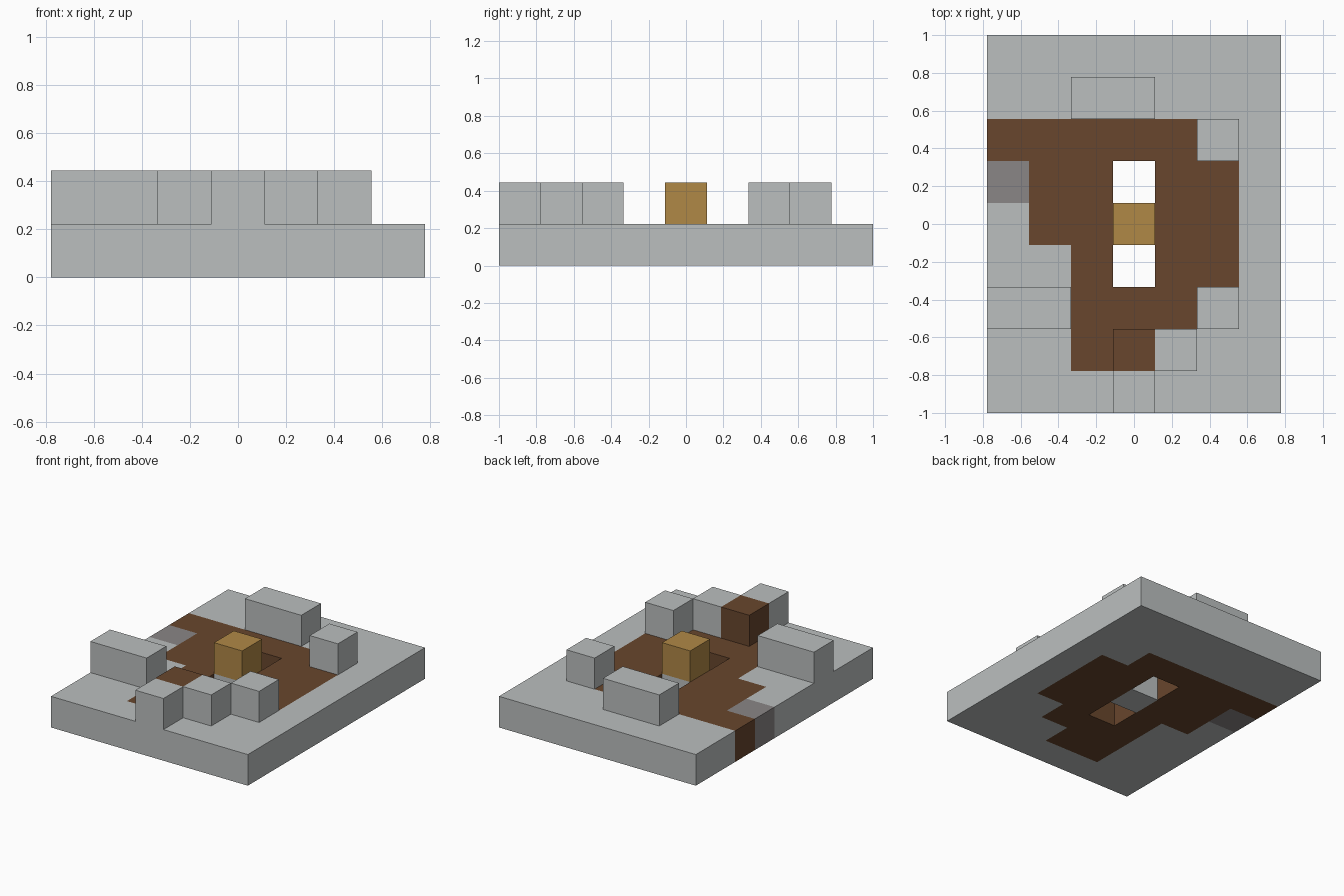
import bpy
import bmesh
from mathutils import Vector

cube = bpy.data.objects.get("Cube")
if cube:
    bpy.data.objects.remove(cube)

UNIT = 2 / 9  # edge of one block

# Floor plans, back row first: S stone, E earth, P dark paving, G gold, . empty
GROUND = ["SSSSSSS",
          "SSSSSSS",
          "EEEEESS",
          "PEE.EES",
          "SEESEES",
          "SSE.EES",
          "SSEEESS",
          "SSEESSS",
          "SSSSSSS"]
UPPER = [".......",
         "..SS...",
         ".....S.",
         ".......",
         "...G...",
         ".......",
         "SS...S.",
         "...ES..",
         "...S..."]

# Object name, colour name, linear colour
PARTS = {
    "S": ("stone_floor_and_walls", "light grey stone", (0.497, 0.521, 0.521)),
    "E": ("earth_blocks", "brown earth", (0.138, 0.061, 0.026)),
    "P": ("dark_paving_block", "dark grey paving", (0.254, 0.238, 0.238)),
    "G": ("centre_chest", "golden wood", (0.434, 0.246, 0.061)),
}

blocks = {}
for level, plan in enumerate((GROUND, UPPER)):
    for row, line in enumerate(reversed(plan)):
        for column, kind in enumerate(line):
            if kind != ".":
                blocks[(column, row, level)] = kind


def material(name, colour):
    mat = bpy.data.materials.new(name)
    mat.use_nodes = True
    mat.diffuse_color = (*colour, 1)
    shader = next(n for n in mat.node_tree.nodes if n.type == "BSDF_PRINCIPLED")
    shader.inputs["Base Color"].default_value = (*colour, 1)
    return mat


def add_open_sides(bm, cell):
    """Add the sides of a block that touch no other block."""
    corner = Vector(cell)
    for axis in range(3):
        for step in (-1, 1):
            neighbour = list(cell)
            neighbour[axis] += step
            if tuple(neighbour) in blocks:
                continue
            u, v, start = Vector(), Vector(), corner.copy()
            u[(axis + 1) % 3] = 1
            v[(axis + 2) % 3] = 1
            if step > 0:
                start[axis] += 1
            else:
                u, v = v, u
            points = (start, start + u, start + u + v, start + v)
            bm.faces.new([bm.verts.new(p) for p in points])


# One object for each kind of block, with coplanar sides joined
for kind, (name, colour_name, colour) in PARTS.items():
    bm = bmesh.new()
    for cell, cell_kind in blocks.items():
        if cell_kind == kind:
            add_open_sides(bm, cell)
    bmesh.ops.remove_doubles(bm, verts=bm.verts, dist=0.001)
    bmesh.ops.dissolve_limit(bm, angle_limit=0.01, verts=bm.verts, edges=bm.edges)
    centre = Vector((len(GROUND[0]) / 2, len(GROUND) / 2, 0))
    for vert in bm.verts:
        vert.co = (vert.co - centre) * UNIT
    mesh = bpy.data.meshes.new(name)
    bm.to_mesh(mesh)
    bm.free()
    mesh.materials.append(material(colour_name, colour))
    bpy.context.collection.objects.link(bpy.data.objects.new(name, mesh))
